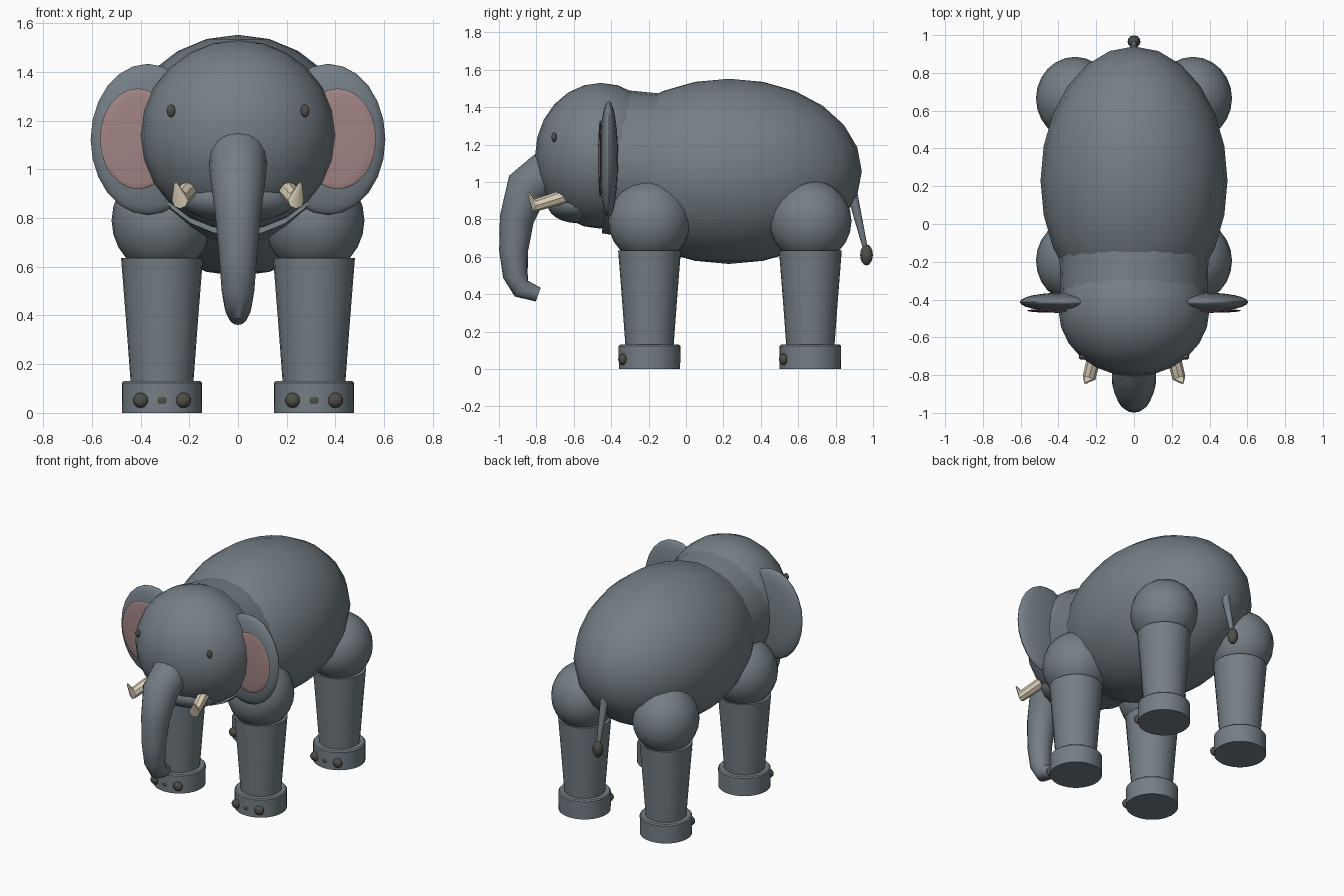
import bpy, bmesh, math
from mathutils import Vector, Matrix

if "Cube" in bpy.data.objects:
    bpy.data.objects.remove(bpy.data.objects["Cube"])


def material(name, color):
    m = bpy.data.materials.new(name)
    m.diffuse_color = (*color, 1.0)
    m.use_nodes = True
    m.node_tree.nodes["Principled BSDF"].inputs["Base Color"].default_value = m.diffuse_color
    return m


GREY = material("grey_skin", (0.175, 0.21, 0.235))
PINK = material("inner_ear_pink", (0.36, 0.23, 0.23))
IVORY = material("ivory", (0.74, 0.66, 0.50))
DARK = material("dark_horn", (0.075, 0.075, 0.065))


def finish(bm, name, mat, angle=40):
    bmesh.ops.recalc_face_normals(bm, faces=bm.faces)
    mesh = bpy.data.meshes.new(name)
    bm.to_mesh(mesh)
    bm.free()
    mesh.materials.append(mat)
    ob = bpy.data.objects.new(name, mesh)
    bpy.context.collection.objects.link(ob)
    bpy.ops.object.select_all(action='DESELECT')
    ob.select_set(True)
    bpy.context.view_layer.objects.active = ob
    bpy.ops.object.shade_smooth_by_angle(angle=math.radians(angle))
    return ob


def ellipsoid(name, center, radii, mat, segments=24, rings=12):
    bm = bmesh.new()
    bmesh.ops.create_uvsphere(bm, u_segments=segments, v_segments=rings, radius=1)
    bmesh.ops.transform(bm, verts=bm.verts,
                        matrix=Matrix.Translation(center) @ Matrix.Diagonal((*radii, 1)))
    return finish(bm, name, mat)


def tube(name, path, mat, sides=16):
    """Capped round tube; path holds (x, y, z, radius)."""
    bm = bmesh.new()
    pts = [Vector(p[:3]) for p in path]
    rings = []
    for i, p in enumerate(pts):
        tangent = (pts[min(i + 1, len(pts) - 1)] - pts[max(i - 1, 0)]).normalized()
        side = Vector((1, 0, 0))
        side = (side - tangent * side.dot(tangent)).normalized()
        up = tangent.cross(side)
        ring = []
        for k in range(sides):
            a = 2 * math.pi * k / sides
            ring.append(bm.verts.new(p + path[i][3] * (math.cos(a) * side + math.sin(a) * up)))
        rings.append(ring)
    for a, b in zip(rings, rings[1:]):
        for k in range(sides):
            j = (k + 1) % sides
            bm.faces.new((a[k], a[j], b[j], b[k]))
    bm.faces.new(rings[0])
    bm.faces.new(rings[-1])
    return finish(bm, name, mat)


# Torso, neck, head and jaw
ellipsoid("body", (0, 0.23, 1.057), (0.495, 0.71, 0.495), GREY)
tube("neck", [(0, -0.40, 1.11, 0.387), (0, -0.02, 1.06, 0.40)], GREY, 24)
ellipsoid("head", (0, -0.455, 1.14), (0.40, 0.352, 0.39), GREY)
ellipsoid("jaw", (0, -0.58, 0.88), (0.24, 0.16, 0.10), GREY)

# Trunk hanging from the face, curling back at the tip
tube("trunk", [(0, -0.74, 1.05, 0.12), (0, -0.85, 0.97, 0.115), (0, -0.905, 0.80, 0.092),
               (0, -0.922, 0.63, 0.077), (0, -0.912, 0.50, 0.067),
               (0, -0.88, 0.43, 0.055), (0, -0.79, 0.398, 0.039)], GREY)

# Tail with a dark tuft
tube("tail", [(0, 0.86, 1.06, 0.034), (0, 0.96, 0.64, 0.013)], GREY, 12)
ellipsoid("tail_tuft", (0, 0.965, 0.61), (0.034, 0.034, 0.056), DARK, 12, 8)

for s, side in ((1, "right"), (-1, "left")):
    # Ears, eyes and tusks
    ellipsoid("ear_" + side, (s * 0.37, -0.413, 1.123), (0.235, 0.05, 0.31), GREY)
    ellipsoid("inner_ear_" + side, (s * 0.41, -0.459, 1.125), (0.157, 0.011, 0.207), PINK, 16, 12)
    ellipsoid("eye_" + side, (s * 0.275, -0.705, 1.24), (0.018, 0.014, 0.026), DARK, 12, 8)
    tube("tusk_" + side, [(s * 0.195, -0.64, 0.925, 0.038), (s * 0.238, -0.815, 0.873, 0.035),
                          (s * 0.257, -0.842, 0.945, 0.006)], IVORY, 8)

    for y, end in ((-0.195, "front"), (0.665, "rear")):
        tag = end + "_" + side
        x = s * 0.312
        # Shoulder or hip, leg column and foot
        ellipsoid("upper_leg_" + tag, (x, y, 0.79), (0.207, 0.22, 0.22), GREY)
        tube("leg_" + tag, [(x, y, 0.635, 0.168), (x, y, 0.37, 0.147), (x, y, 0.10, 0.127)], GREY, 24)
        tube("foot_" + tag, [(x, y, 0, 0.164), (x, y, 0.122, 0.165), (x, y, 0.13, 0.158)], GREY, 32)
        # Three toenails across the front of the foot
        for i in (-1, 0, 1):
            ellipsoid(f"toenail_{tag}_{i + 2}", (x + i * 0.087, y - 0.143, 0.052),
                      (0.033, 0.025, 0.031), DARK, 12, 8)
